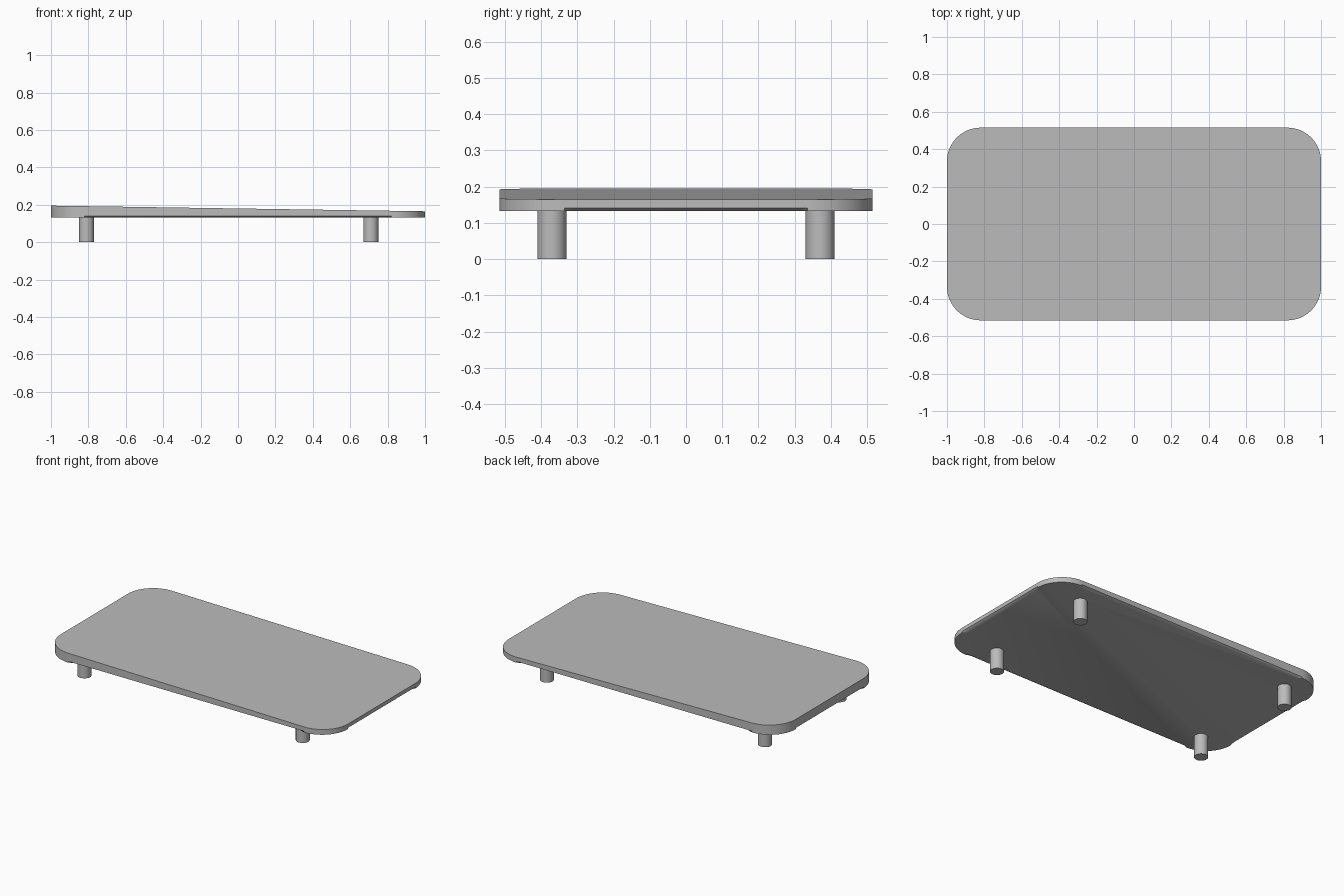
import bpy, bmesh, math

if "Cube" in bpy.data.objects:
    bpy.data.objects.remove(bpy.data.objects["Cube"], do_unlink=True)

HALF_X, HALF_Y, RADIUS = 1.0, 0.515, 0.18
UNDERSIDE, TOP_LEFT, TOP_RIGHT = 0.133, 0.165, 0.195
STEPS = 16

grey = bpy.data.materials.new("plain grey")
grey.use_nodes = True
colour = (0.5, 0.5, 0.5, 1)
grey.diffuse_color = colour
grey.node_tree.nodes["Principled BSDF"].inputs["Base Color"].default_value = colour


def finish(obj):
    obj.data.materials.append(grey)
    bpy.ops.object.select_all(action="DESELECT")
    obj.select_set(True)
    bpy.context.view_layer.objects.active = obj
    bpy.ops.object.shade_smooth_by_angle(angle=math.radians(30))


def outline():
    """Rounded rectangle; each point also says if it lies on a straight run."""
    pts = []
    for q, (sx, sy) in enumerate([(1, 1), (-1, 1), (-1, -1), (1, -1)]):
        cx, cy = sx * (HALF_X - RADIUS), sy * (HALF_Y - RADIUS)
        arc = []
        for i in range(STEPS + 1):
            a = (q + i / STEPS) * math.pi / 2
            arc.append((cx + RADIUS * math.cos(a), cy + RADIUS * math.sin(a), False))
        # Points just beyond each arc begin the trimmed straight edges
        x, y, _ = arc[0]
        before = (x + 0.03 * math.sin(q * math.pi / 2), y - 0.03 * math.cos(q * math.pi / 2), True)
        x, y, _ = arc[-1]
        a = (q + 1) * math.pi / 2
        after = (x - 0.03 * math.sin(a), y + 0.03 * math.cos(a), True)
        pts += [before] + arc + [after]
    return pts


# Tapered top with rounded corners and lightly trimmed lower edges
def make_top():
    bm = bmesh.new()
    rings = [[], [], []]
    for x, y, straight in outline():
        top = TOP_LEFT + (TOP_RIGHT - TOP_LEFT) * (HALF_X - x) / (2 * HALF_X)
        rings[0].append(bm.verts.new((x, y, top)))
        rings[1].append(bm.verts.new((x, y, UNDERSIDE + 0.008)))
        trim = 0.018 if straight else 0
        along = abs(x) > HALF_X - 0.01
        bx = x - math.copysign(trim, x) if along else x
        by = y if along else y - math.copysign(trim, y)
        rings[2].append(bm.verts.new((bx, by, UNDERSIDE)))
    n = len(rings[0])
    for upper, lower in zip(rings, rings[1:]):
        for i in range(n):
            j = (i + 1) % n
            bm.faces.new((upper[i], lower[i], lower[j], upper[j]))
    bm.faces.new(rings[0])
    bm.faces.new(rings[2][::-1])
    bmesh.ops.recalc_face_normals(bm, faces=bm.faces)
    mesh = bpy.data.meshes.new("tapered_top")
    bm.to_mesh(mesh)
    bm.free()
    obj = bpy.data.objects.new("tapered_top", mesh)
    bpy.context.collection.objects.link(obj)
    finish(obj)


make_top()

# Four round legs
for side, x in (("right", -0.81), ("left", 0.71)):
    for end, y in (("front", -0.37), ("back", 0.37)):
        bpy.ops.mesh.primitive_cylinder_add(
            vertices=32, radius=0.04, depth=UNDERSIDE, location=(x, y, UNDERSIDE / 2))
        leg = bpy.context.object
        leg.name = f"{end}_{side}_leg"
        finish(leg)
